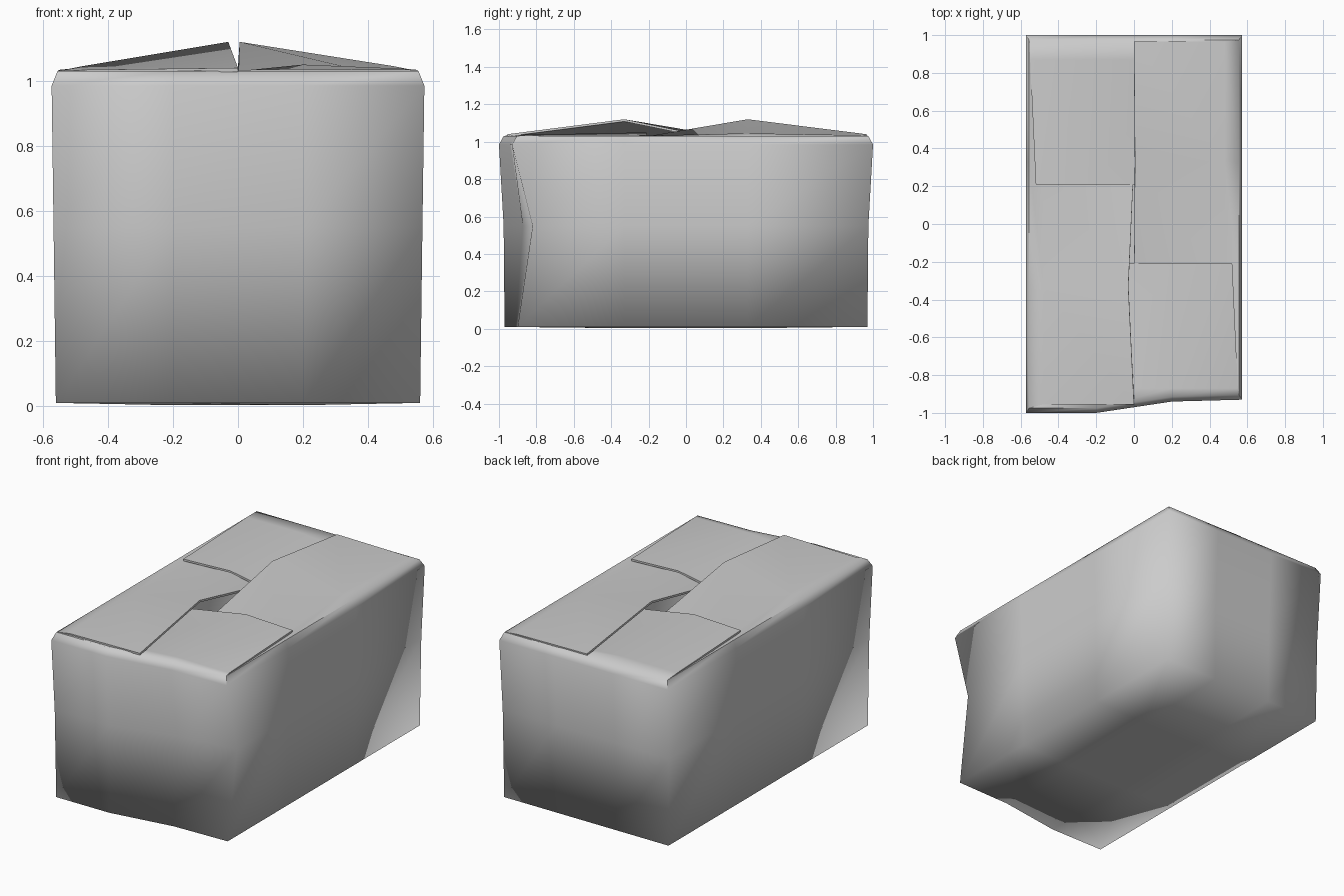
import bpy, bmesh

cube = bpy.data.objects.get("Cube")
if cube:
    bpy.data.objects.remove(cube, do_unlink=True)

grey = bpy.data.materials.new("cardboard_grey")
grey.use_nodes = True
colour = (0.6, 0.6, 0.6, 1)
grey.diffuse_color = colour
grey.node_tree.nodes["Principled BSDF"].inputs["Base Color"].default_value = colour

bm = bmesh.new()
SPLIT_X, SPLIT_Y = 0.2, 0.33


def ring_point(i, j, hx, hy, z, dent):
    """Grid point of one level, with the front pushed in towards +x."""
    x = (-hx, -SPLIT_X, SPLIT_X, hx)[i]
    y = (-hy, -SPLIT_Y, SPLIT_Y, hy)[j]
    if j == 0:
        y += (0, 0, 0.06, 0.07)[i] + dent * (0, 0, 0.5, 1)[i]
    return bm.verts.new((x, y, z))


# Walls: four levels of a twelve-point outline
outline = ([(i, 0) for i in range(3)] + [(3, j) for j in range(3)]
           + [(i, 3) for i in (3, 2, 1)] + [(0, j) for j in (3, 2, 1)])
levels = [(0.56, 0.97, 0.01, 0), (0.567, 0.975, 0.55, 0.085),
          (0.573, 1.0, 0.985, 0), (0.555, 0.975, 1.03, 0)]
rings = [{p: ring_point(*p, *level) for p in outline} for level in levels]
for low, high in zip(rings, rings[1:]):
    for a, b in zip(outline, outline[1:] + outline[:1]):
        bm.faces.new((low[a], low[b], high[b], high[a]))

# Bottom, sagging slightly in the middle
base = dict(rings[0])
for i in (1, 2):
    for j in (1, 2):
        base[i, j] = ring_point(i, j, 0.56, 0.97, 0.003, 0)
for i in range(3):
    for j in range(3):
        bm.faces.new((base[i, j], base[i, j + 1], base[i + 1, j + 1], base[i + 1, j]))


def flap(hinge, rows, turn):
    """Bridge from the hinge points through rows of points, turned half round if -1."""
    previous = hinge
    for row in rows:
        current = [bm.verts.new((turn * x, turn * y, z)) for x, y, z in row]
        for k in range(len(row) - 1):
            bm.faces.new((previous[k], previous[k + 1], current[k + 1], current[k]))
        previous = current


# Four interlocking flaps, each pair a half turn apart
rim = rings[3]
for turn in (1, -1):
    end = lambda k: k if turn == 1 else 3 - k
    front = 0.955 if turn == 1 else 0.965
    back = 0.955 if turn == 1 else 0.89
    # Long side flap: raised at one end, tucked under at the other
    hinge = [rim[end(0), end(j)] for j in (3, 2, 1, 0)]
    near = [(-0.48, back, 1.005), (-0.48, 0.33, 1.008),
            (-0.48, -0.33, 1.045), (-0.48, -front, 1.034)]
    inner = [(0, back, 0.985), (0, 0.33, 0.985),
             (-0.03 if turn == 1 else -0.005, -0.33, 1.12), (0, -front, 1.04)]
    flap(hinge, [near, inner], turn)
    # Short end flap: tucked on one half, on top on the other
    hinge = [rim[end(i), end(0)] for i in range(4)]
    start = -0.87
    near = [(-0.53, start, 1.015), (-0.2, start, 1.01),
            (0.2, start, 1.037), (0.55, start, 1.034)]
    inner = [(-0.5, -0.21, 0.995), (-0.2, -0.21, 0.98),
             (0.2, -0.21, 1.05), (0.52, -0.21, 1.037)]
    flap(hinge, [near, inner], turn)

bmesh.ops.recalc_face_normals(bm, faces=bm.faces)
if min(bm.faces, key=lambda f: f.calc_center_median().z).normal.z > 0:
    bmesh.ops.reverse_faces(bm, faces=bm.faces)
for face in bm.faces:
    face.smooth = True
mesh = bpy.data.meshes.new("cardboard_box")
bm.to_mesh(mesh)
bm.free()
box = bpy.data.objects.new("cardboard_box", mesh)
bpy.context.collection.objects.link(box)
mesh.materials.append(grey)

# Thin board, with crisp cut edges on the flaps
board = box.modifiers.new("board_thickness", "SOLIDIFY")
board.thickness = 0.012
board.offset = -1
bpy.context.view_layer.objects.active = box
bpy.ops.object.modifier_apply(modifier=board.name)
bm = bmesh.new()
bm.from_mesh(box.data)
for edge in bm.edges:
    if min(v.co.z for v in edge.verts) > 0.95 and edge.calc_face_angle(0) > 1.2:
        edge.smooth = False
bm.to_mesh(box.data)
bm.free()
